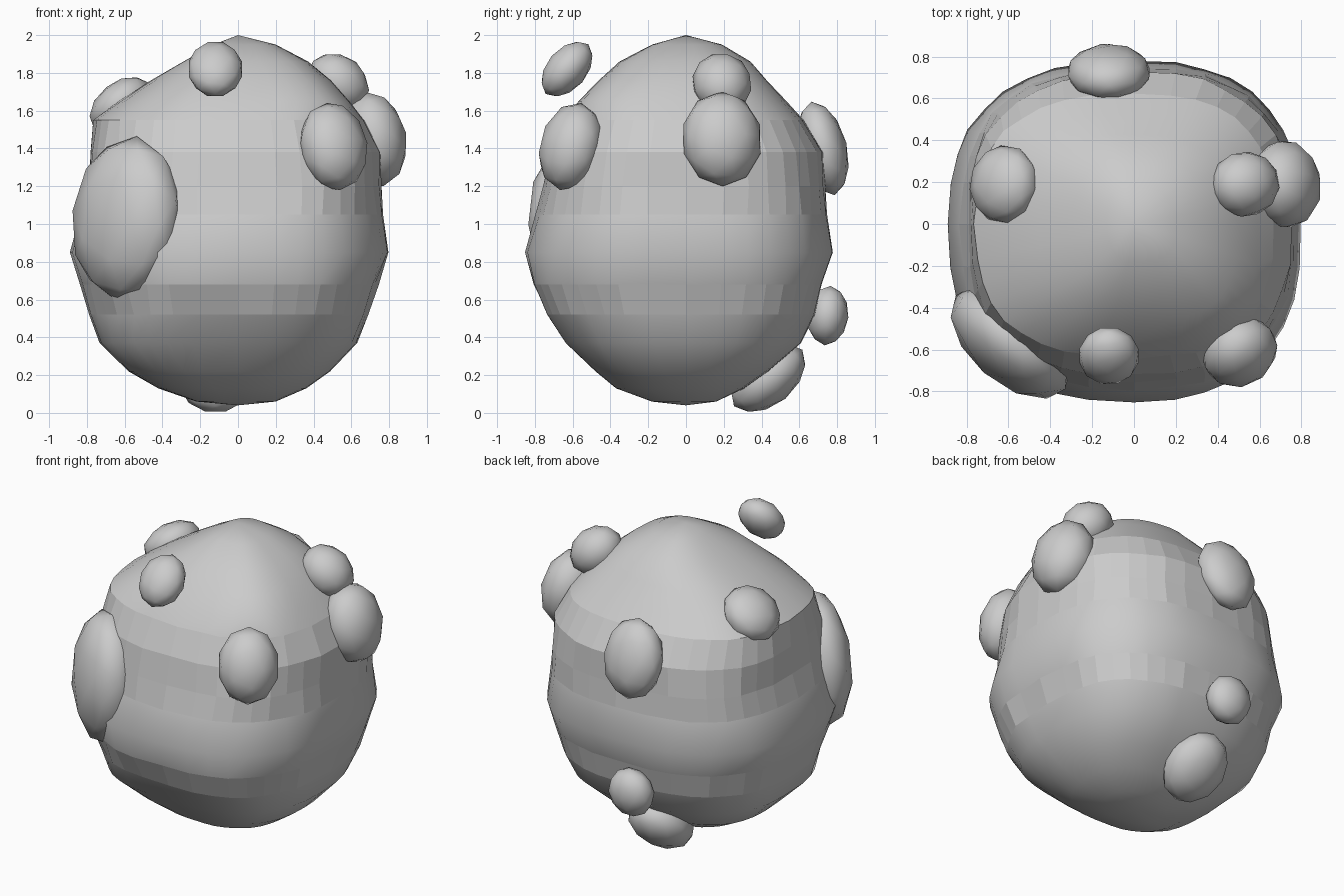
import bpy, bmesh, math, random
from mathutils import Vector, Matrix

if "Cube" in bpy.data.objects:
    bpy.data.objects.remove(bpy.data.objects["Cube"])

random.seed(4)
SEG = 36

# Body rings: z, x min, x max, y min, y max, squareness exponent
RINGS = [
    (0.06, -0.22, 0.20, -0.18, 0.16, 2.0),
    (0.13, -0.42, 0.36, -0.37, 0.31, 2.3),
    (0.22, -0.58, 0.49, -0.48, 0.44, 2.5),
    (0.37, -0.73, 0.63, -0.64, 0.61, 2.6),
    (0.52, -0.78, 0.69, -0.74, 0.68, 2.6),
    (0.68, -0.83, 0.74, -0.81, 0.72, 2.6),
    (0.85, -0.89, 0.80, -0.85, 0.78, 2.5),
    (1.05, -0.83, 0.765, -0.79, 0.745, 2.6),
    (1.20, -0.79, 0.755, -0.75, 0.73, 2.7),
    (1.38, -0.785, 0.75, -0.72, 0.72, 2.6),
    (1.55, -0.76, 0.67, -0.64, 0.62, 2.6),
    (1.65, -0.63, 0.59, -0.57, 0.53, 2.5),
    (1.76, -0.46, 0.49, -0.46, 0.43, 2.4),
    (1.86, -0.29, 0.37, -0.35, 0.34, 2.3),
    (1.95, -0.13, 0.20, -0.18, 0.19, 2.2),
]
FACETED = {4, 7, 8, 9}


def spow(v, p):
    return math.copysign(abs(v) ** p, v)


def make_body():
    bm = bmesh.new()
    loops = []
    for i, (z, x0, x1, y0, y1, n) in enumerate(RINGS):
        loop = []
        rough = 0.011 if i in FACETED or i - 1 in FACETED else 0.006
        for k in range(SEG):
            a = math.tau * k / SEG
            c, s = math.cos(a), math.sin(a)
            # fuller corners: front right at the top, front left at the bottom
            e = n
            if s < 0 and c > 0 and z > 1.6:
                e += 0.8
            if s < 0 and c < 0 and z < 0.45:
                e += 0.6
            c, s = spow(c, 2 / e), spow(s, 2 / e)
            f = 1 + random.uniform(-rough, rough)
            x = c * (x1 if c > 0 else -x0) * f
            y = s * (y1 if s > 0 else -y0) * f
            loop.append(bm.verts.new((x, y, z)))
        loops.append(loop)
    for i in range(len(loops) - 1):
        for k in range(SEG):
            j = (k + 1) % SEG
            face = bm.faces.new((loops[i][k], loops[i][j],
                                 loops[i + 1][j], loops[i + 1][k]))
            face.smooth = i not in FACETED
    bottom = bm.verts.new((0, 0, 0.04))
    top = bm.verts.new((0, 0, 2.0))
    for k in range(SEG):
        j = (k + 1) % SEG
        bm.faces.new((bottom, loops[0][j], loops[0][k])).smooth = True
        bm.faces.new((top, loops[-1][k], loops[-1][j])).smooth = True
    finish(bm, "body")


def finish(bm, name):
    mesh = bpy.data.meshes.new(name)
    bm.to_mesh(mesh)
    bm.free()
    obj = bpy.data.objects.new(name, mesh)
    bpy.context.collection.objects.link(obj)
    return obj


def blob(name, loc, radii, normal, roll=0):
    """Flattened lump: radii are width, height, thickness along the normal."""
    bm = bmesh.new()
    bmesh.ops.create_icosphere(bm, subdivisions=2, radius=1.02)
    rot = Vector(normal).to_track_quat('Z', 'Y').to_matrix().to_4x4()
    rot = rot @ Matrix.Rotation(math.radians(roll), 4, 'Z')
    mat = Matrix.Translation(loc) @ rot @ Matrix.Diagonal((*radii, 1))
    bm.transform(mat)
    for f in bm.faces:
        f.smooth = True
    finish(bm, name)


make_body()

# Lumps around the body
blob("floating_front_lump", (-0.12, -0.63, 1.82), (0.145, 0.17, 0.105), (0, -0.76, 0.65))
blob("long_front_left_lump", (-0.59, -0.565, 1.03), (0.34, 0.43, 0.19), (-0.66, -0.75, 0.05), -7)
blob("front_right_lump", (0.505, -0.61, 1.41), (0.185, 0.235, 0.155), (0.45, -0.75, 0.25))
blob("right_lump", (0.72, 0.19, 1.45), (0.21, 0.25, 0.17), (1, 0.1, 0.2))
blob("upper_right_lump", (0.53, 0.19, 1.745), (0.155, 0.175, 0.145), (0.65, 0.1, 0.75))
blob("upper_left_lump", (-0.62, 0.19, 1.63), (0.185, 0.185, 0.12), (-0.6, 0.1, 0.75))
blob("back_lump", (-0.12, 0.725, 1.40), (0.20, 0.25, 0.125), (0, 1, 0.25))
blob("small_low_back_lump", (-0.12, 0.75, 0.515), (0.15, 0.155, 0.108), (0, 1, -0.1))
blob("bottom_back_lump", (-0.12, 0.435, 0.185), (0.20, 0.23, 0.14), (0, 0.62, -0.75))
